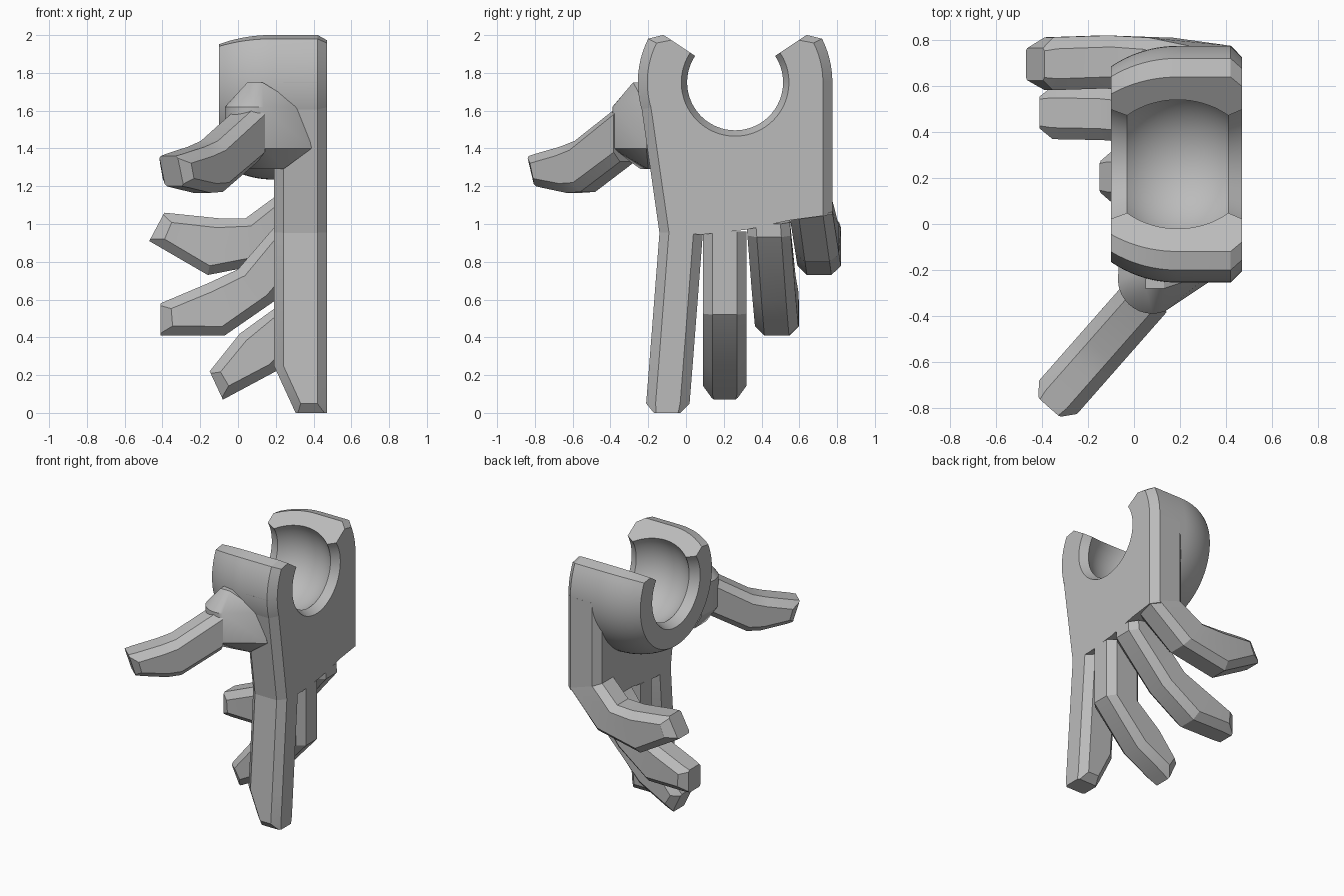
import bpy, bmesh, math
from mathutils import Vector

cube = bpy.data.objects.get("Cube")
if cube:
    bpy.data.objects.remove(cube, do_unlink=True)

grey = bpy.data.materials.new("plain_grey")
grey.use_nodes = True
COLOR = (0.5, 0.5, 0.5, 1)
grey.diffuse_color = COLOR
grey.node_tree.nodes["Principled BSDF"].inputs["Base Color"].default_value = COLOR

CY, CZ = 0.26, 1.75          # socket axis
XI, XO = 0.19, 0.47          # inner and outer face of the palm


def finish(bm, name, angle=30):
    bmesh.ops.recalc_face_normals(bm, faces=bm.faces)
    mesh = bpy.data.meshes.new(name)
    bm.to_mesh(mesh)
    bm.free()
    mesh.materials.append(grey)
    obj = bpy.data.objects.new(name, mesh)
    bpy.context.collection.objects.link(obj)
    bpy.ops.object.select_all(action='DESELECT')
    obj.select_set(True)
    bpy.context.view_layer.objects.active = obj
    bpy.ops.object.shade_smooth_by_angle(angle=math.radians(angle))
    return obj


def loft(bm, rings):
    """Bridge closed rings of points and cap both ends."""
    loops = [[bm.verts.new(p) for p in ring] for ring in rings]
    n = len(loops[0])
    for a, b in zip(loops, loops[1:]):
        for i in range(n):
            j = (i + 1) % n
            bm.faces.new((a[i], a[j], b[j], b[i]))
    bm.faces.new(loops[0])
    bm.faces.new(loops[-1][::-1])


# Socket: a profile swept round the x axis, open at the top
def socket():
    def arc(radius, x0, x1, n):
        xs = [x0 + (x1 - x0) * i / n for i in range(n + 1)]
        return [(x, math.sqrt(radius ** 2 - (x - XI) ** 2)) for x in xs]

    outer = arc(0.515, -0.10, XI, 10) + [(0.42, 0.515), (XO, 0.465)]
    inner = [(XO, 0.285)] + arc(0.336, 0.41, -0.03, 16) + [(-0.10, 0.285)]

    def ring(angle, shrink=0.0):
        prof = [(x, r - shrink) for x, r in outer] + inner
        return [(x, CY + r * math.cos(angle), CZ + r * math.sin(angle)) for x, r in prof]

    tip, full, steps = math.radians(33.5), math.radians(26.6), 56
    start, end = -math.pi - full, full
    rings = [ring(-math.pi - tip, 0.06)]
    rings += [ring(start + (end - start) * i / steps) for i in range(steps + 1)]
    rings.append(ring(tip, 0.06))
    bm = bmesh.new()
    loft(bm, rings)
    finish(bm, "wrist_socket")


# Palm: flat plate under the socket with chamfered front and back edges
def palm():
    outline = [(-0.255, CZ), (-0.14, 0.95), (0.09, 0.945), (0.32, 0.97),
               (0.55, 1.02), (0.775, 1.05), (0.775, CZ)]
    for i in range(25):
        a = -math.pi * i / 24
        outline.append((CY + 0.4 * math.cos(a), CZ + 0.4 * math.sin(a)))
    bm = bmesh.new()
    loft(bm, [[(x, y, z) for y, z in outline] for x in (XI, XO)])
    rim = []
    for e in bm.edges:
        a, b = (v.co for v in e.verts)
        mid = (a + b) / 2
        if abs(a.x - b.x) < 0.01 and abs(a.z - b.z) > 0.5 and not 0 < mid.y < 0.7:
            rim.append(e)
    bmesh.ops.bevel(bm, geom=rim, offset=0.05, segments=1, affect='EDGES')
    finish(bm, "palm")


# Fingers: chamfered sections through pairs of outer and inner points
def finger(name, stations, origin=(0, 0), heading=(1, 0), half=0.115):
    """Each station: outer (u, z), inner (u, z), sideways shift."""
    d = Vector((heading[0], heading[1], 0)).normalized()
    side = Vector((-d.y, d.x, 0))
    base = Vector((origin[0], origin[1], 0))
    sections = [([Vector(o), Vector(i)], s, half, 0.05) for o, i, s in stations]
    (p, s, _, _), (q, t, _, _) = sections[-2:]
    mid = [a.lerp(b, 0.8) for a, b in zip(p, q)]
    sections[-1:] = [(mid, s + (t - s) * 0.8, half, 0.05), (q, t, half - 0.045, 0.012)]
    rings = []
    for (o, i), shift, w, c in sections:
        k = c / (o - i).length
        shape = [(-w, k), (c - w, 0), (w - c, 0), (w, k),
                 (w, 1 - k), (w - c, 1), (c - w, 1), (-w, 1 - k)]
        ring = []
        for lateral, f in shape:
            p2 = o.lerp(i, f)
            ring.append(base + d * p2.x + side * (lateral + shift) + Vector((0, 0, p2.y)))
        rings.append(ring)
    bm = bmesh.new()
    loft(bm, rings)
    finish(bm, name, 25)


# Thumb base: faceted knuckle block on the front edge of the palm
def thumb_base():
    bm = bmesh.new()
    for z, r, reach in ((1.62, 0.15, 0.34), (1.40, 0.15, 0.39)):
        for i in range(13):
            a = math.pi * (0.9 + 0.72 * i / 12)
            bm.verts.new((0.08 + r * math.cos(a), -0.24 + r * math.sin(a), z))
        bm.verts.new((reach, -0.21, z))
        bm.verts.new((reach, -0.1, z))
        bm.verts.new((-0.06, -0.1, z))
    for x, y, z in ((0.05, -0.28, 1.75), (0.13, -0.28, 1.75), (0.05, -0.2, 1.75),
                    (0.13, -0.2, 1.75), (0.0, -0.24, 1.29), (0.24, -0.2, 1.29),
                    (0.24, -0.1, 1.29), (0.0, -0.1, 1.29)):
        bm.verts.new((x, y, z))
    hull = bmesh.ops.convex_hull(bm, input=bm.verts)
    junk = {g for g in hull["geom_interior"] + hull["geom_unused"]
            if isinstance(g, bmesh.types.BMVert)}
    bmesh.ops.delete(bm, geom=list(junk), context='VERTS')
    finish(bm, "thumb_base", 25)


socket()
palm()
thumb_base()

finger("index_finger", [
    ((XO, 0.96), (XI, 0.96), -0.025),
    ((XO, 0.25), (XI, 0.25), -0.08),
    ((XO, 0.0), (0.305, 0.0), -0.1)])
finger("middle_finger", [
    ((XO, 0.96), (XI, 0.96), 0.205),
    ((XO, 0.52), (XI, 0.55), 0.205),
    ((0.2, 0.22), (0.01, 0.42), 0.205),
    ((-0.08, 0.07), (-0.15, 0.22), 0.205)])
finger("ring_finger", [
    ((XO, 1.0), (XI, 1.05), 0.435),
    ((XO, 0.93), (XI, 0.98), 0.44),
    ((0.19, 0.59), (0.0, 0.76), 0.465),
    ((-0.07, 0.41), (-0.15, 0.69), 0.48),
    ((-0.41, 0.41), (-0.41, 0.58), 0.485)])
finger("little_finger", [
    ((XO, 1.05), (XI, 1.14), 0.66),
    ((0.2, 0.8), (0.04, 1.03), 0.695),
    ((-0.16, 0.73), (-0.1, 1.03), 0.705),
    ((-0.47, 0.91), (-0.39, 1.06), 0.695)])
finger("thumb", [
    ((0.0, 1.33), (0.0, 1.63), 0.0),
    ((0.28, 1.17), (0.32, 1.44), 0.0),
    ((0.38, 1.165), (0.42, 1.41), 0.0),
    ((0.6, 1.2), (0.65, 1.36), 0.0)],
    origin=(0.06, -0.31), heading=(-0.66, -0.75), half=0.11)
